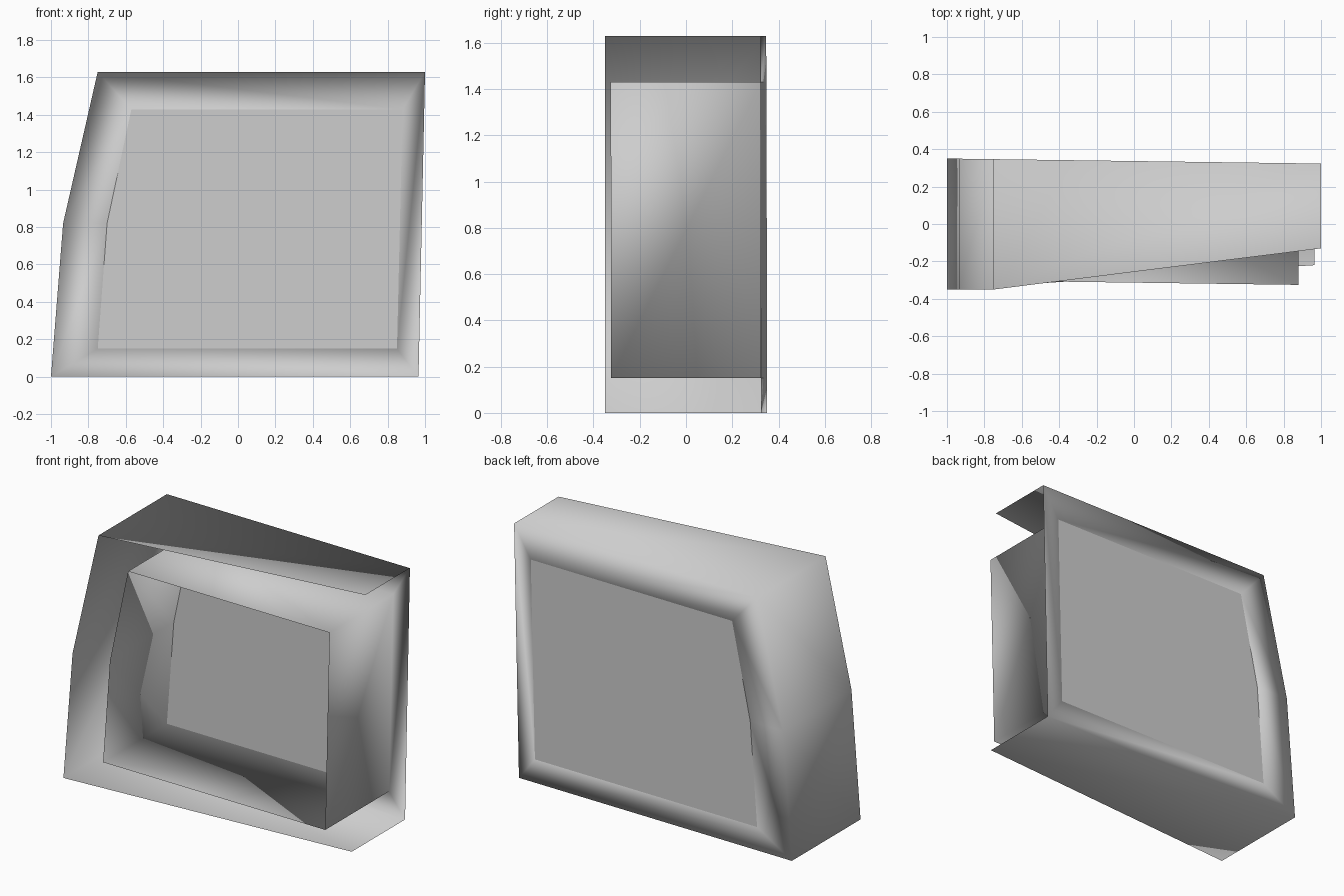
import bpy
import bmesh

cube = bpy.data.objects.get("Cube")
if cube:
    bpy.data.objects.remove(cube, do_unlink=True)

grey = bpy.data.materials.new("light_grey")
grey.use_nodes = True
colour = (0.61, 0.61, 0.61, 1.0)
grey.diffuse_color = colour
grey.node_tree.nodes["Principled BSDF"].inputs["Base Color"].default_value = colour

# Profiles (x, z): bottom right, bottom left, left bend, top left, top right
OUTER = [(0.965, 0), (-1, 0), (-0.935, 0.82), (-0.75, 1.63), (1, 1.63)]
INNER = [(0.85, 0.15), (-0.75, 0.15), (-0.70, 0.82), (-0.57, 1.43), (0.88, 1.43)]
OUTER_FRONT_Y = [-0.22, -0.35, -0.35, -0.35, -0.13]
INNER_DEPTH = 0.65


def back_y(x):
    """The back plane leans slightly forward towards +x."""
    return 0.35 - 0.0135 * (x + 1)


def finish(bm, name, smooth):
    mesh = bpy.data.meshes.new(name)
    for face in bm.faces:
        face.smooth = smooth
    bm.to_mesh(mesh)
    bm.free()
    mesh.materials.append(grey)
    obj = bpy.data.objects.new(name, mesh)
    bpy.context.collection.objects.link(obj)
    return obj


# Casing: outer walls, back rim and inner walls as one smooth folded sheet
bm = bmesh.new()
outer_front = [bm.verts.new((x, y, z)) for (x, z), y in zip(OUTER, OUTER_FRONT_Y)]
outer_back = [bm.verts.new((x, back_y(x), z)) for x, z in OUTER]
inner_back = [bm.verts.new((x, back_y(x), z)) for x, z in INNER]
inner_front = [bm.verts.new((x, back_y(x) - INNER_DEPTH, z)) for x, z in INNER]


def bridge(a, b, closed):
    count = len(a)
    for i in range(count if closed else count - 1):
        j = (i + 1) % count
        bm.faces.new((a[i], a[j], b[j], b[i]))


bridge(outer_front, outer_back, False)  # the +x side stays open
bridge(outer_back, inner_back, True)
bridge(inner_back, inner_front, True)
finish(bm, "casing", True)

# Flat panel closing the back of the recess
bm = bmesh.new()
bm.faces.new([bm.verts.new((x, back_y(x), z)) for x, z in INNER])
finish(bm, "back_panel", False)
